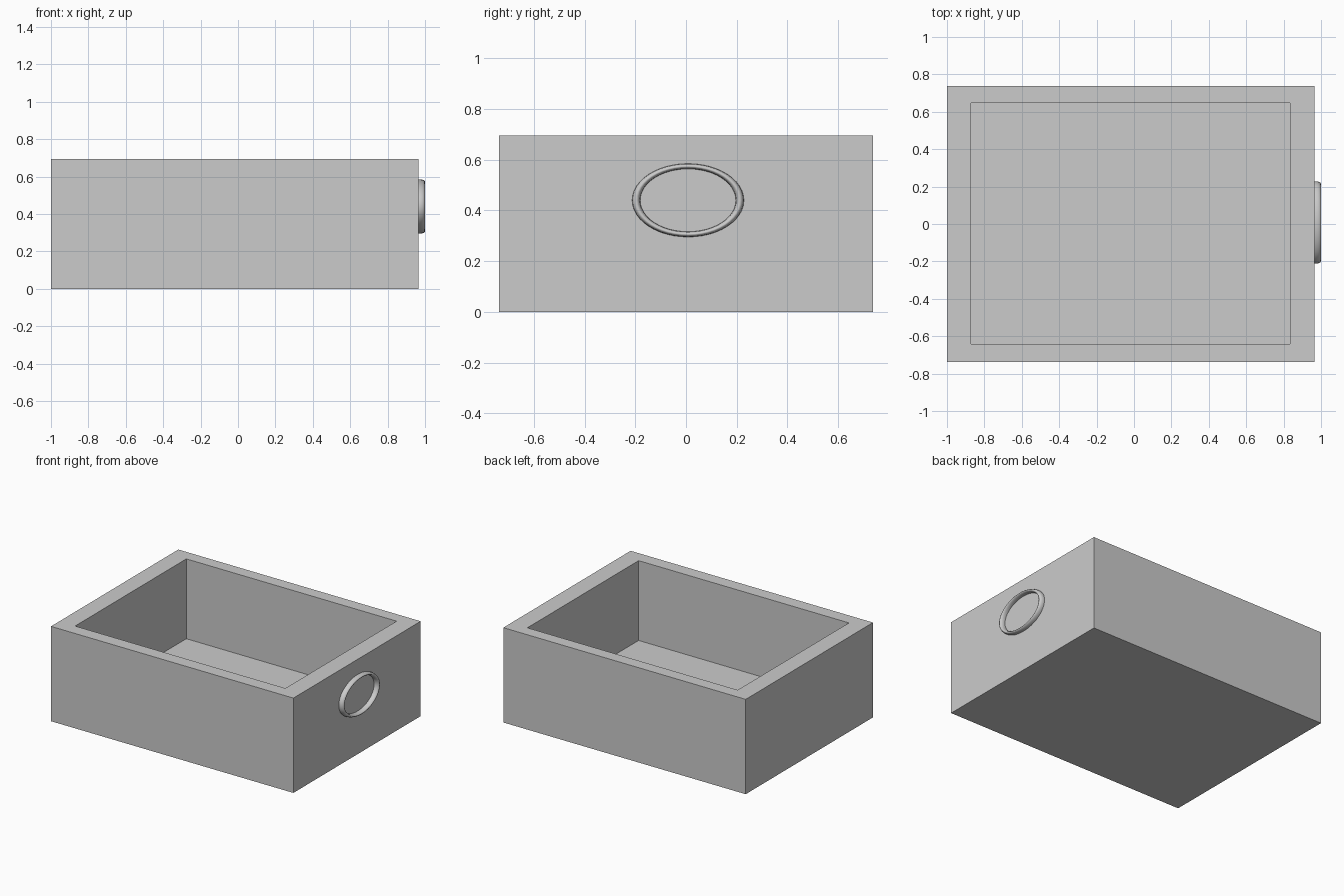
import bpy, bmesh
from mathutils import Vector

if "Cube" in bpy.data.objects:
    bpy.data.objects.remove(bpy.data.objects["Cube"])

X0, X1, Y, H = -1.0, 0.965, 0.737, 0.695


def rect(bm, x0, x1, y0, y1, z):
    return [bm.verts.new(p) for p in ((x0, y0, z), (x1, y0, z), (x1, y1, z), (x0, y1, z))]


def bridge(bm, a, b):
    for i in range(4):
        j = (i + 1) % 4
        bm.faces.new((a[i], a[j], b[j], b[i]))


# Open-topped drawer box: outer walls, rim, inner walls and floor
bm = bmesh.new()
inner = (-0.872, 0.833, -0.641, 0.647)
loops = [rect(bm, X0, X1, -Y, Y, 0), rect(bm, X0, X1, -Y, Y, H),
         rect(bm, *inner, H), rect(bm, *inner, 0.11)]
for a, b in zip(loops, loops[1:]):
    bridge(bm, a, b)
bm.faces.new(loops[0][::-1])
bm.faces.new(loops[-1])
bmesh.ops.recalc_face_normals(bm, faces=bm.faces)
mesh = bpy.data.meshes.new("drawer_box")
bm.to_mesh(mesh)
bm.free()
bpy.context.collection.objects.link(bpy.data.objects.new("drawer_box", mesh))

# Oval pull ring set against the right-hand wall
bpy.ops.mesh.primitive_torus_add(major_segments=48, minor_segments=12,
                                 major_radius=1.0, minor_radius=0.078)
ring = bpy.context.object
ring.name = "pull_ring"
center = Vector((0.97, 0.008, 0.44))
for v in ring.data.vertices:
    x, y, z = v.co
    v.co = center + Vector((z * 0.03 / 0.078, x * 0.2045, y * 0.1342))
bpy.ops.object.shade_smooth()
